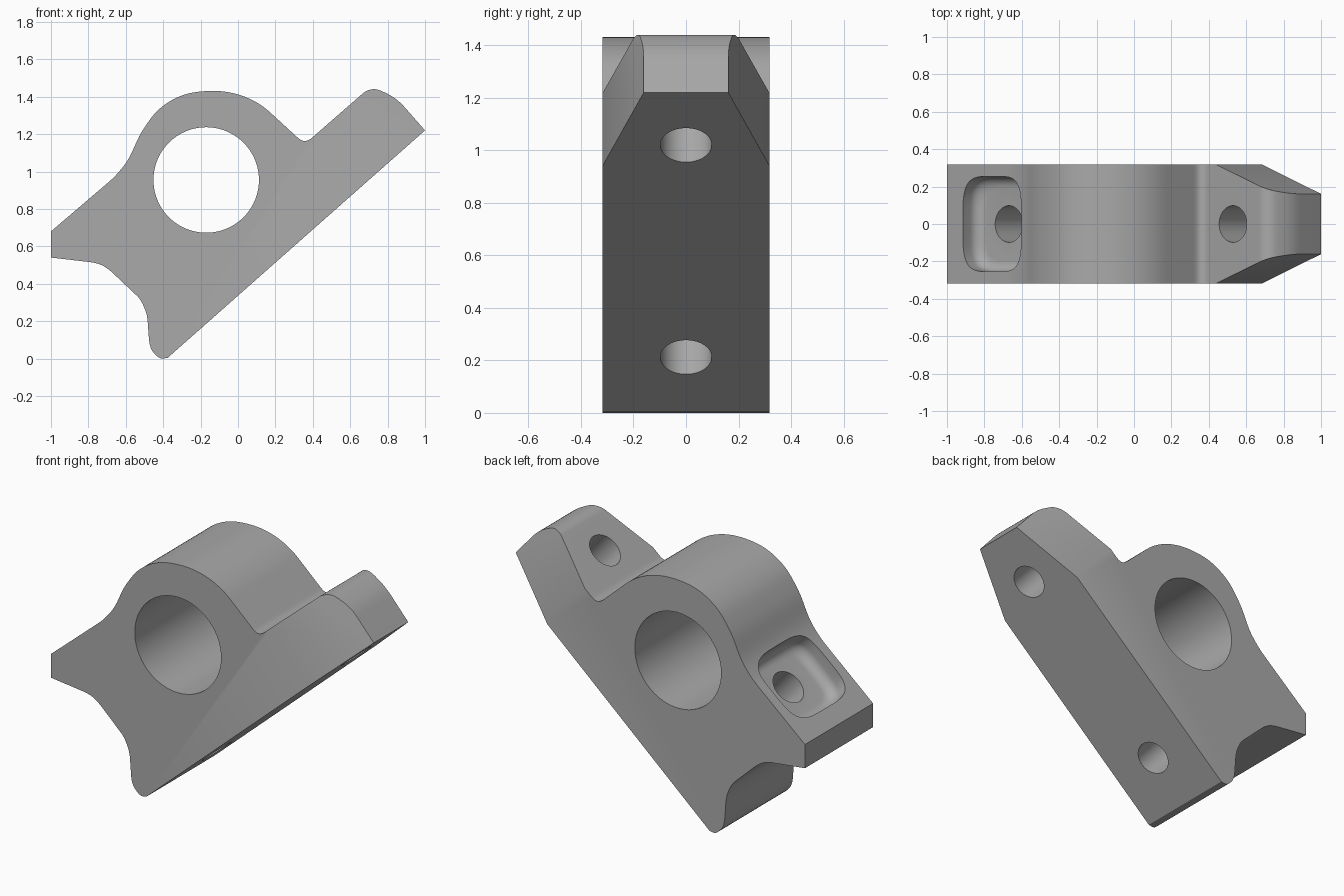
import bpy, bmesh, math
from mathutils import Vector, Matrix

if "Cube" in bpy.data.objects:
    bpy.data.objects.remove(bpy.data.objects["Cube"])

HALF = 0.318                      # half width of the body
ORIGIN = Vector((-0.38, 0, 0))    # lower end of the mounting face
ALONG = Vector((1.38, 0, 1.22)).normalized()
UP = Vector((-ALONG.z, 0, ALONG.x))
# Mounting-face frame: x along the face, y across, z into the body
FRAME = Matrix.Translation(ORIGIN) @ Matrix((ALONG, (0, 1, 0), UP)).transposed().to_4x4()

metal = bpy.data.materials.new("grey metal")
metal.use_nodes = True
grey = (0.4, 0.4, 0.4, 1)
metal.diffuse_color = grey
metal.node_tree.nodes["Principled BSDF"].inputs["Base Color"].default_value = grey

# Side outline: runs of several points are smooth curves, joined by straight lines
RUNS = [
    [(-1, 0.54)], [(-1, 0.68)],
    [(-0.69, 0.945), (-0.6, 1.045), (-0.51, 1.22), (-0.42, 1.335), (-0.29, 1.41),
     (-0.17, 1.43), (-0.07, 1.427), (0.06, 1.39), (0.17, 1.318)],
    [(0.315, 1.185), (0.355, 1.163), (0.395, 1.18)],
    [(0.67, 1.42), (0.72, 1.44), (0.8, 1.415), (0.89, 1.345)],
    [(1, 1.22)], [(-0.376, 0.004)],
    [(-0.4, 0), (-0.45, 0.03), (-0.478, 0.13)],
    [(-0.483, 0.2), (-0.5, 0.27), (-0.54, 0.335)],
    [(-0.67, 0.458), (-0.73, 0.5), (-0.81, 0.518)],
]


def smooth_outline(runs, steps=6):
    pts = [Vector(p) for run in runs for p in run]
    joined = [i < len(run) - 1 for run in runs for i in range(len(run))]
    n = len(pts)

    def tangent(i):
        a = (pts[i] - pts[i - 1])
        b = (pts[(i + 1) % n] - pts[i])
        if not joined[i - 1]:
            return a.normalized()
        if not joined[i]:
            return b.normalized()
        return (a.normalized() * b.length + b.normalized() * a.length).normalized()

    out = []
    for i in range(n):
        p, q = pts[i], pts[(i + 1) % n]
        if not joined[i]:
            out.append(p)
            continue
        size = (q - p).length
        m0, m1 = tangent(i) * size, tangent((i + 1) % n) * size
        for k in range(steps):
            t = k / steps
            out.append(p * (2*t**3 - 3*t*t + 1) + m0 * (t**3 - 2*t*t + t)
                       + q * (3*t*t - 2*t**3) + m1 * (t**3 - t*t))
    return out


def loft(name, rings):
    """Closed solid through matching rings of points."""
    bm = bmesh.new()
    loops = [[bm.verts.new(p) for p in ring] for ring in rings]
    bm.faces.new(loops[0])
    bm.faces.new(loops[-1])
    for a, b in zip(loops, loops[1:]):
        for i in range(len(a)):
            j = (i + 1) % len(a)
            bm.faces.new((a[i], a[j], b[j], b[i]))
    bmesh.ops.recalc_face_normals(bm, faces=bm.faces)
    mesh = bpy.data.meshes.new(name)
    bm.to_mesh(mesh)
    bm.free()
    obj = bpy.data.objects.new(name, mesh)
    bpy.context.collection.objects.link(obj)
    mesh.materials.append(metal)
    return obj


def rounded(rx, ry, power=2, count=64):
    """Circle, or a rounded rectangle for higher powers."""
    pts = []
    for i in range(count):
        a = 2 * math.pi * i / count
        c, s = math.cos(a), math.sin(a)
        pts.append((math.copysign(abs(c) ** (2 / power), c) * rx,
                    math.copysign(abs(s) ** (2 / power), s) * ry))
    return pts


def cut(target, cutter):
    mod = target.modifiers.new("cut", 'BOOLEAN')
    mod.operation, mod.solver, mod.object = 'DIFFERENCE', 'EXACT', cutter
    bpy.context.view_layer.objects.active = target
    bpy.ops.object.modifier_apply(modifier=mod.name)
    bpy.data.objects.remove(cutter)


# Extruded body
outline = smooth_outline(RUNS)
body = loft("bearing_block", [[(p.x, y, p.y) for p in outline] for y in (-HALF, HALF)])

# Tapered sides at the upper end
for side in (-1, 1):
    wedge = [(1.42, HALF), (1.837, 0.163), (2.254, 0.008), (2.254, 0.6), (1.42, 0.6)]
    cut(body, loft("taper_cutter", [[FRAME @ Vector((s, side * y, t)) for s, y in wedge]
                                    for t in (-0.3, 0.8)]))

# Main bore
cut(body, loft("bore_cutter", [[(x - 0.17, y, z + 0.955) for x, z in rounded(0.282, 0.282, count=96)]
                               for y in (-1, 1)]))

# Recessed bolt seat with a filleted floor
FLOOR, FILLET = 0.798, 0.06
rings = []
for k in range(7):
    a = math.pi / 2 * k / 6
    inset, t = FILLET * (1 - math.sin(a)), FLOOR + FILLET * (1 - math.cos(a))
    rings.append((inset, t))
rings.append((0, 1.3))
cut(body, loft("seat_cutter", [[FRAME @ Vector((0.31 + x, y, t))
                                for x, y in rounded(0.213 - i, 0.255 - i, 4)] for i, t in rings]))

# Bolt holes square to the mounting face
for s, top in ((0.32, 1.1), (1.54, 0.6)):
    cut(body, loft("hole_cutter", [[FRAME @ Vector((s + x, y, t)) for x, y in rounded(0.098, 0.098)]
                                   for t in (-0.2, top)]))

bpy.ops.object.select_all(action='DESELECT')
body.select_set(True)
bpy.context.view_layer.objects.active = body
bpy.ops.object.shade_smooth_by_angle(angle=math.radians(28))
